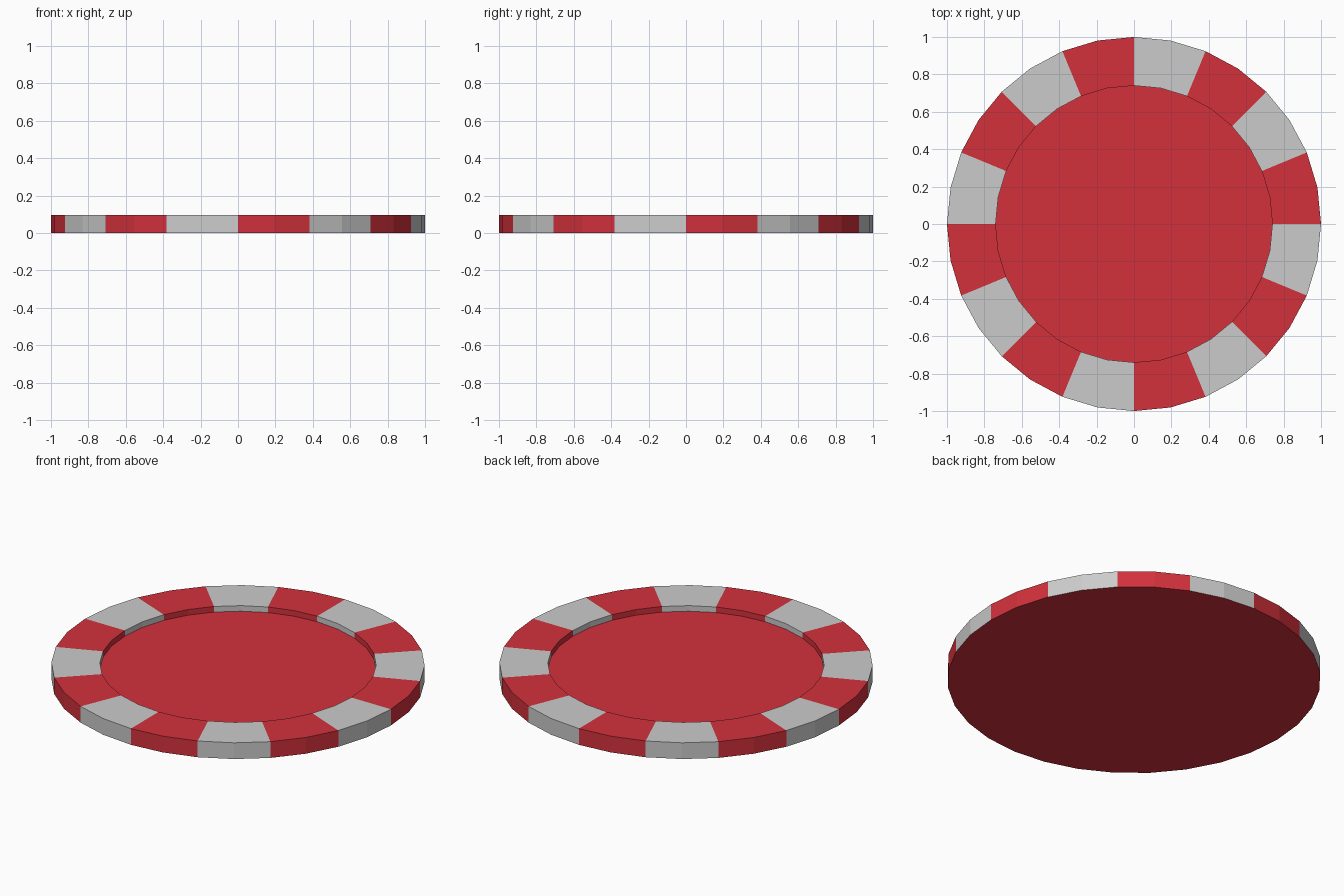
import bpy, bmesh
from math import cos, sin, pi

if "Cube" in bpy.data.objects:
    bpy.data.objects.remove(bpy.data.objects["Cube"])

SIDES = 32
# Rim cross-section (radius, z): outer bottom, outer top, inner top, recess floor
PROFILE = [(1.0, 0.0), (1.0, 0.096), (0.74, 0.096), (0.74, 0.063)]


def material(name, color):
    mat = bpy.data.materials.new(name)
    mat.diffuse_color = color
    mat.use_nodes = True
    mat.node_tree.nodes["Principled BSDF"].inputs["Base Color"].default_value = mat.diffuse_color
    return mat


bm = bmesh.new()
rings = [[bm.verts.new((r * cos(2 * pi * i / SIDES), r * sin(2 * pi * i / SIDES), z))
          for i in range(SIDES)] for r, z in PROFILE]

# Rim: outer wall, top band and inner wall, in alternating two-face colour blocks
for lower, upper in zip(rings, rings[1:]):
    for i in range(SIDES):
        j = (i + 1) % SIDES
        face = bm.faces.new((lower[i], lower[j], upper[j], upper[i]))
        face.material_index = (i // 2) % 2

# Flat underside and recessed floor
bm.faces.new(rings[0][::-1])
bm.faces.new(rings[-1])

mesh = bpy.data.meshes.new("gaming_chip")
bm.to_mesh(mesh)
bm.free()
mesh.materials.append(material("red", (0.65, 0.031, 0.045, 1)))
mesh.materials.append(material("grey", (0.8, 0.8, 0.8, 1)))
bpy.context.collection.objects.link(bpy.data.objects.new("gaming_chip", mesh))
